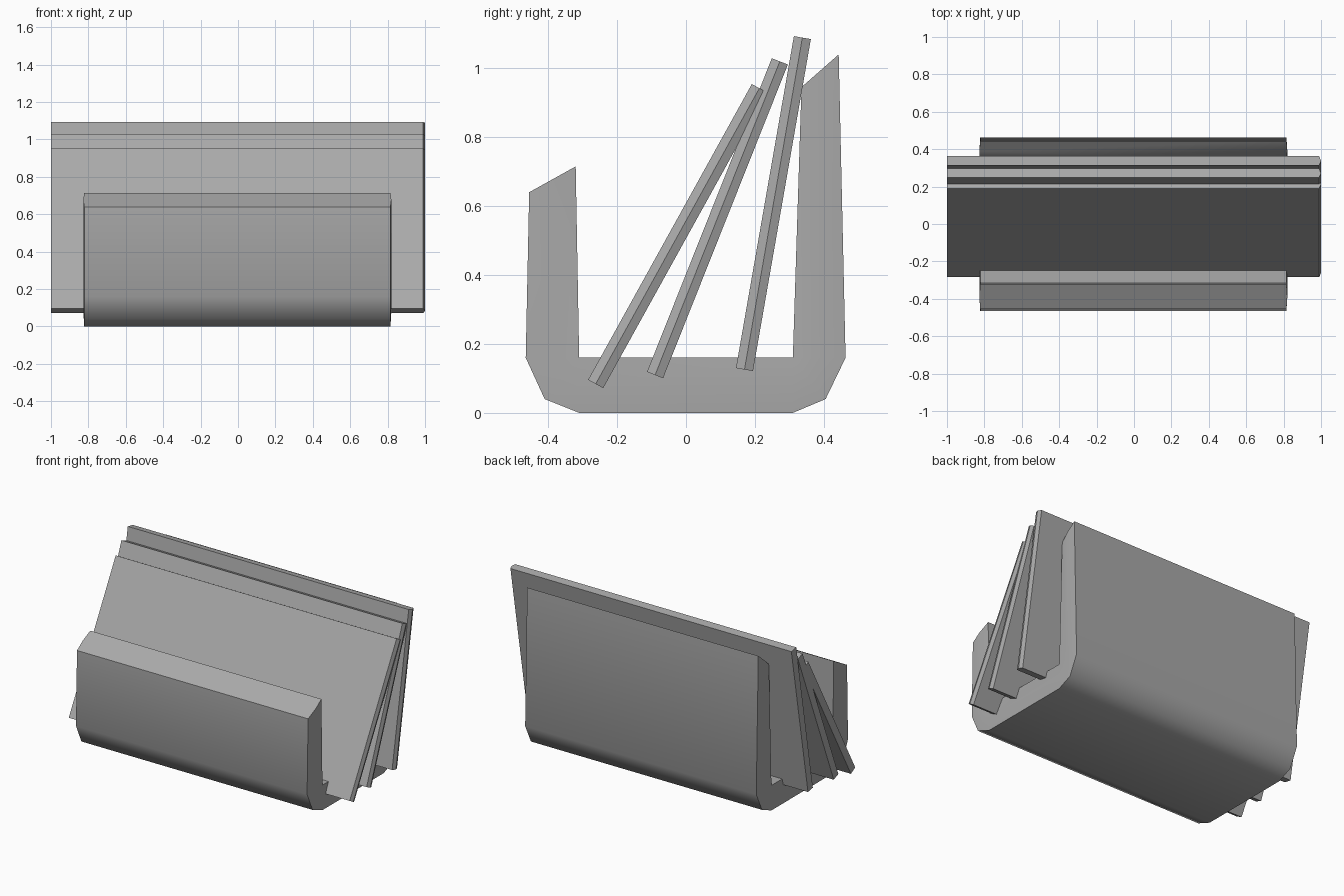
import bpy, bmesh, math

cube = bpy.data.objects.get("Cube")
if cube:
    bpy.data.objects.remove(cube, do_unlink=True)


def make_material(name, colour):
    mat = bpy.data.materials.new(name)
    mat.use_nodes = True
    mat.diffuse_color = colour
    mat.node_tree.nodes["Principled BSDF"].inputs["Base Color"].default_value = colour
    return mat


grey = make_material("plain grey", (0.4, 0.4, 0.4, 1))


def make_bar(name, outer, inner, left, right, left_ridge=0, right_ridge=0):
    """Sweep a strip section along x; each end rises to a low central ridge."""
    bm = bmesh.new()
    middle = [((a[0] + b[0]) / 2, (a[1] + b[1]) / 2) for a, b in zip(outer, inner)]
    ends = []
    for x, ridge in ((left, -left_ridge), (right, right_ridge)):
        lines = ((outer, x), (middle, x + ridge), (inner, x))
        ends.append([[bm.verts.new((px, y, z)) for y, z in pts] for pts, px in lines])
    a, b = ends
    for i in range(len(outer) - 1):
        # End caps, then the outer and inner walls
        for end in ends:
            for k in (0, 1):
                bm.faces.new((end[k][i], end[k][i + 1], end[k + 1][i + 1], end[k + 1][i]))
        for k in (0, 2):
            bm.faces.new((a[k][i], a[k][i + 1], b[k][i + 1], b[k][i]))
    # Lips that close the strip at both tips
    for i in (0, -1):
        bm.faces.new((a[0][i], a[1][i], a[2][i], b[2][i], b[1][i], b[0][i]))
    bmesh.ops.remove_doubles(bm, verts=bm.verts, dist=0.0001)
    bmesh.ops.recalc_face_normals(bm, faces=bm.faces)
    mesh = bpy.data.meshes.new(name)
    bm.to_mesh(mesh)
    bm.free()
    mesh.materials.append(grey)
    obj = bpy.data.objects.new(name, mesh)
    bpy.context.collection.objects.link(obj)
    return obj


# Holder: low front wall, thick floor and tall back wall in one bent strip
front_corner, back_corner = (-0.31, 0.16), (0.31, 0.16)
outer = [(-0.455, 0.64), (-0.465, 0.16), (-0.41, 0.04), (-0.31, 0),
         (0.31, 0), (0.405, 0.04), (0.463, 0.16), (0.443, 1.04)]
inner = [(-0.32, 0.715)] + [front_corner] * 3 + [back_corner] * 3 + [(0.335, 0.945)]
holder = make_bar("card_holder", outer, inner, -0.822, 0.815, 0.005, 0.005)
bpy.context.view_layer.objects.active = holder
holder.select_set(True)
bpy.ops.object.shade_smooth_by_angle(angle=math.radians(50))

# Leaning cards: front face bottom and top, as (y, z)
cards = {
    "front_card": ((-0.284, 0.096), (0.191, 0.954)),
    "middle_card": ((-0.113, 0.119), (0.249, 1.029)),
    "back_card": ((0.145, 0.13), (0.313, 1.093)),
}
thickness = 0.05
for name, (low, high) in cards.items():
    dy, dz = high[0] - low[0], high[1] - low[1]
    length = math.hypot(dy, dz)
    oy, oz = dz / length * thickness, -dy / length * thickness
    back = [(y + oy, z + oz) for y, z in (low, high)]
    make_bar(name, [low, high], back, -1, 0.99, 0, 0.01)
